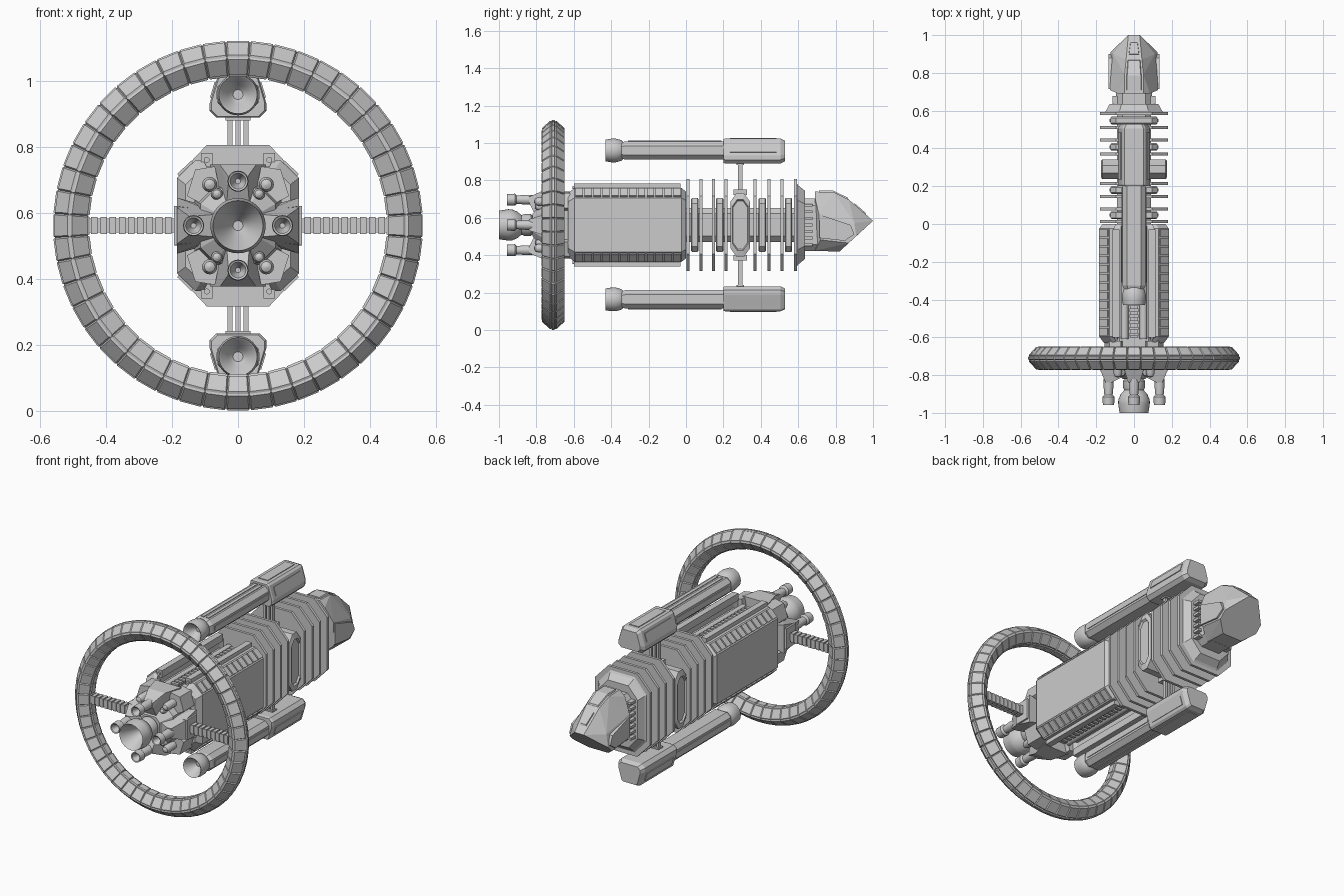
import bpy, bmesh
from math import sin, cos, pi, radians
from mathutils import Vector, Matrix

if "Cube" in bpy.data.objects:
    bpy.data.objects.remove(bpy.data.objects["Cube"])

AXIS = 0.562  # height of the ship's long axis; all parts are measured from it

grey = bpy.data.materials.new("hull_grey")
grey.use_nodes = True
colour = (0.6, 0.6, 0.6, 1)
grey.diffuse_color = colour
grey.node_tree.nodes["Principled BSDF"].inputs["Base Color"].default_value = colour


def finish(name, bm, mirror="", smooth=False):
    bmesh.ops.recalc_face_normals(bm, faces=bm.faces)
    for f in bm.faces:
        f.smooth = smooth
    me = bpy.data.meshes.new(name)
    bm.to_mesh(me)
    bm.free()
    if smooth:
        me.set_sharp_from_angle(angle=radians(32))
    me.materials.append(grey)
    ob = bpy.data.objects.new(name, me)
    ob.location.z = AXIS
    bpy.context.collection.objects.link(ob)
    if mirror:
        mod = ob.modifiers.new("mirror", 'MIRROR')
        mod.use_axis = ["X" in mirror, False, "Z" in mirror]
        mod.use_mirror_merge = False
    return ob


def loft(name, sections, mirror="", smooth=False, cyclic=False, panel=None):
    """Skin a row of equal-length point loops."""
    bm = bmesh.new()
    rows = [[bm.verts.new(p) for p in s] for s in sections]
    n = len(rows[0])
    pairs = list(zip(rows, rows[1:])) + ([(rows[-1], rows[0])] if cyclic else [])
    for a, b in pairs:
        for i in range(n):
            bm.faces.new((a[i], a[(i + 1) % n], b[(i + 1) % n], b[i]))
    if not cyclic:
        bm.faces.new(rows[0])
        bm.faces.new(rows[-1])
    if panel:
        bmesh.ops.recalc_face_normals(bm, faces=bm.faces)
        bmesh.ops.inset_individual(bm, faces=bm.faces[:], thickness=panel[0],
                                   depth=panel[1], use_even_offset=True)
    return finish(name, bm, mirror, smooth)


def along_y(name, outline, stations, mirror="", mid=0, panel=None):
    """Extrude an (x, z) outline through (y, scale) stations."""
    return loft(name, [[(x * s, y, mid + (z - mid) * s) for x, z in outline]
                       for y, s in stations], mirror, panel=panel)


def lathe(name, profile, x=0, z=0, mirror="", sides=32):
    """Turn an (radius, y) profile about a line parallel to y."""
    turn = [2 * pi * i / sides for i in range(sides)]
    return loft(name, [[(x + r * cos(a), y, z + r * sin(a)) for a in turn]
                       for r, y in profile], mirror, smooth=True)


def hull(name, points, mirror="", both=False):
    bm = bmesh.new()
    for x, y, z in points:
        bm.verts.new((x, y, z))
        if both:
            bm.verts.new((-x, y, z))
    out = bmesh.ops.convex_hull(bm, input=bm.verts)
    bmesh.ops.delete(bm, geom=list({v for v in out["geom_interior"] + out["geom_unused"]
                                    if isinstance(v, bmesh.types.BMVert)}), context='VERTS')
    bmesh.ops.dissolve_limit(bm, angle_limit=0.02, verts=bm.verts, edges=bm.edges)
    return finish(name, bm, mirror)


def box(name, centre, size, mirror="", tilt=0):
    bm = bmesh.new()
    m = Matrix.Translation(centre) @ Matrix.Rotation(tilt, 4, 'Y') @ Matrix.Diagonal((*size, 1))
    bmesh.ops.create_cube(bm, size=1, matrix=m)
    return finish(name, bm, mirror)


def octagon(w, h, cx, cz):
    return [(w, h - cz), (w - cx, h), (cx - w, h), (-w, h - cz),
            (-w, cz - h), (cx - w, -h), (w - cx, -h), (w, cz - h)]


# Habitat ring with raised panels
rim = [(0.556, -0.01), (0.556, 0.01), (0.512, 0.059), (0.458, 0.022),
       (0.458, -0.022), (0.512, -0.059)]
count = 48
loft("habitat_ring", [[(r * cos(a), y - 0.71, r * sin(a)) for r, y in rim]
                      for a in (2 * pi * (i + 0.5) / count for i in range(count))],
     cyclic=True, panel=(0.004, 0.006))

# Ribbed spokes and their collars
box("spoke", (0.31, -0.71, 0), (0.3, 0.036, 0.042), "X")
for i in range(9):
    box("spoke_rib", (0.212 + i * 0.028, -0.71, 0), (0.02, 0.046, 0.052), "X")
hull("spoke_collar", [(x, y, z) for x, y, h in
     [(0.08, -0.77, 0.045), (0.08, -0.64, 0.065), (0.195, -0.75, 0.06), (0.195, -0.66, 0.06)]
     for z in (-h, h)], "X")

# Engine hub
along_y("engine_hub", octagon(0.12, 0.12, 0.05, 0.05),
        [(-0.82, 0.5), (-0.77, 0.95), (-0.65, 1.1), (-0.6, 1.1)])
for turn in range(4):
    a = turn * pi / 2
    # Bracket arms widening outwards, one for each side nozzle
    pts = [(0.035, -0.81, 0.06), (0.03, -0.84, 0.12), (0.03, -0.84, 0.15),
           (0.055, -0.76, 0.185), (0.085, -0.65, 0.185), (0.05, -0.65, 0.06)]
    hull("nozzle_bracket", [(s * x * cos(a) + z * sin(a), y, z * cos(a) - s * x * sin(a))
                            for x, y, z in pts for s in (-1, 1)])
    lathe("small_nozzle", [(0.008, -0.91), (0.024, -0.955), (0.03, -0.958), (0.032, -0.915),
                           (0.022, -0.905), (0.026, -0.86), (0.026, -0.82)],
          0.135 * sin(a), 0.135 * cos(a), sides=20)
lathe("main_nozzle", [(0.015, -0.88), (0.035, -0.91), (0.07, -0.99), (0.076, -1.0),
                      (0.084, -0.95), (0.083, -0.93), (0.07, -0.9), (0.052, -0.88),
                      (0.058, -0.865), (0.058, -0.83), (0.048, -0.82), (0.048, -0.75)])
for x, z, r in [(0.086, 0.125, 0.023), (0.064, 0.096, 0.018)]:
    lathe("fuel_tank", [(0.004, -0.79 - r), (r * 0.7, -0.79 - r * 0.7), (r, -0.79),
                        (r, -0.72)], x, z, "XZ", 16)
hull("hub_cheek", [(x, y, z) for x, z in [(0.05, 0.08), (0.08, 0.05), (0.07, 0.18),
     (0.13, 0.17), (0.155, 0.09)] for y in (-0.73, -0.62)], "XZ")

# Main body with open channels above and below
half = [(0.185, 0.145), (0.13, 0.198), (0.105, 0.198), (0.105, 0.13)]
upper = half + [(-x, z) for x, z in reversed(half)]
along_y("main_body", upper + [(x, -z) for x, z in reversed(upper)],
        [(-0.63, 0.86), (-0.595, 1), (-0.025, 1), (0, 0.9)])
for i in range(12):
    box("edge_cell", (0.159, -0.57 + i * 0.0475, 0.173), (0.06, 0.039, 0.012), "XZ", radians(44))
box("channel_rail", (0.095, -0.315, 0.2), (0.036, 0.57, 0.042), "XZ")
lathe("rail_end", [(0.009, -0.608), (0.009, -0.59)], 0.095, 0.2, "XZ", 12)
lathe("channel_pipe", [(0.02, -0.61), (0.02, -0.01)], 0.05, 0.142, "XZ", 16)
box("channel_ladder", (0, -0.315, 0.14), (0.036, 0.57, 0.03), "Z")
for i in range(18):
    box("ladder_rung", (0, -0.585 + i * 0.032, 0.158), (0.046, 0.018, 0.012), "Z")

# Middle section: core, fins and frames
along_y("core_spine", octagon(0.09, 0.09, 0.03, 0.03), [(-0.02, 1), (0.62, 1)])
for y in (0.012, 0.08, 0.146, 0.214, 0.37, 0.445, 0.512, 0.585):
    along_y("fin_plate", octagon(0.18, 0.245, 0.085, 0.09), [(y - 0.008, 1), (y + 0.008, 1)])
for y in (0.047, 0.18, 0.408, 0.548):
    along_y("frame_block", octagon(0.125, 0.145, 0.03, 0.03),
            [(y - 0.02, 0.95), (y - 0.014, 1), (y + 0.014, 1), (y + 0.02, 0.95)])
    box("frame_panel", (0.126, y, 0), (0.01, 0.016, 0.2), "X")
hexa = [(0.052, 0.125), (0.02, 0.17), (-0.02, 0.17), (-0.052, 0.125),
        (-0.052, -0.125), (-0.02, -0.17), (0.02, -0.17), (0.052, -0.125)]
loft("side_lock", [[(x, 0.29 + y * s, z * s) for y, z in hexa] for x, s in
                   [(-0.166, 0.6), (-0.166, 0.75), (-0.176, 0.8), (-0.168, 1), (0.168, 1),
                    (0.176, 0.8), (0.166, 0.75), (0.166, 0.6)]])

# Struts to the outer pods
for x in (-0.024, 0, 0.024):
    box("pod_strut", (x, 0.29, 0.25), (0.015, 0.022, 0.17), "Z")
box("strut_plate", (0, 0.29, 0.326), (0.076, 0.04, 0.012), "Z")
box("strut_foot", (0, 0.29, 0.175), (0.09, 0.07, 0.03), "Z")

# Outer pods, above and below
POD = 0.398
lathe("pod_nozzle", [(0.015, -0.37), (0.03, -0.385), (0.052, -0.425), (0.058, -0.43),
                     (0.063, -0.4), (0.063, -0.375), (0.055, -0.345), (0.045, -0.335),
                     (0.045, -0.32)], 0, POD, "Z")
barrel = [(x, z + POD) for x, z in octagon(0.062, 0.049, 0.025, 0.024)]
along_y("pod_barrel", barrel, [(-0.345, 0.85), (-0.325, 1), (0.21, 1)], "Z", POD)
box("barrel_side_strip", (0.062, -0.06, POD), (0.008, 0.5, 0.026), "XZ")
box("barrel_top_strip", (0.016, -0.06, POD + 0.049), (0.02, 0.5, 0.008), "XZ")
side = [(0.066, 0.328), (0.086, 0.348), (0.086, 0.372), (0.062, 0.452), (0.05, 0.462)]
along_y("pod_housing", side + [(-x, z) for x, z in reversed(side)],
        [(0.2, 0.94), (0.21, 1), (0.505, 1), (0.53, 0.82)], "Z", POD)
box("housing_side_panel", (0.074, 0.36, 0.412), (0.008, 0.25, 0.05), "XZ", radians(-17))
box("housing_top_panel", (0, 0.36, 0.462), (0.06, 0.25, 0.008), "Z")

# Neck joining the fins to the nose
along_y("neck_collar", octagon(0.165, 0.235, 0.08, 0.09), [(0.585, 1), (0.6, 0.9), (0.635, 0.78)])
along_y("neck", octagon(0.095, 0.14, 0.035, 0.035), [(0.6, 1), (0.72, 1)])
for i in range(7):
    box("neck_rib", (0.09, 0.652, -0.105 + i * 0.035), (0.05, 0.05, 0.015), "X")

# Wedge nose with a slanted lower face
hull("nose", [(0.03, 1.0, 0.022), (0.09, 0.94, -0.033), (0.125, 0.91, -0.06),
              (0.125, 0.87, -0.097), (0.065, 0.82, -0.143), (0.065, 0.69, -0.138),
              (0.125, 0.72, -0.08), (0.128, 0.71, 0.06), (0.085, 0.69, 0.145),
              (0.05, 0.69, 0.178), (0.05, 0.79, 0.175), (0.042, 0.87, 0.136),
              (0.11, 0.9, 0.01)], both=True)
hull("nose_cheek", [(x, y, z) for x in (0.1, 0.135) for y, z in
                    [(0.715, 0.055), (0.715, -0.07), (0.85, -0.085), (0.9, -0.05), (0.88, 0.0)]], "X")
hull("canopy", [(0.036, 0.71, 0.184), (0.036, 0.785, 0.184), (0.03, 0.865, 0.146),
                (0.045, 0.71, 0.165), (0.045, 0.785, 0.165), (0.038, 0.875, 0.12)], both=True)
hull("windshield", [(0.026, 0.9, 0.117), (0.018, 0.96, 0.065),
                    (0.03, 0.895, 0.1), (0.02, 0.965, 0.045)], both=True)
